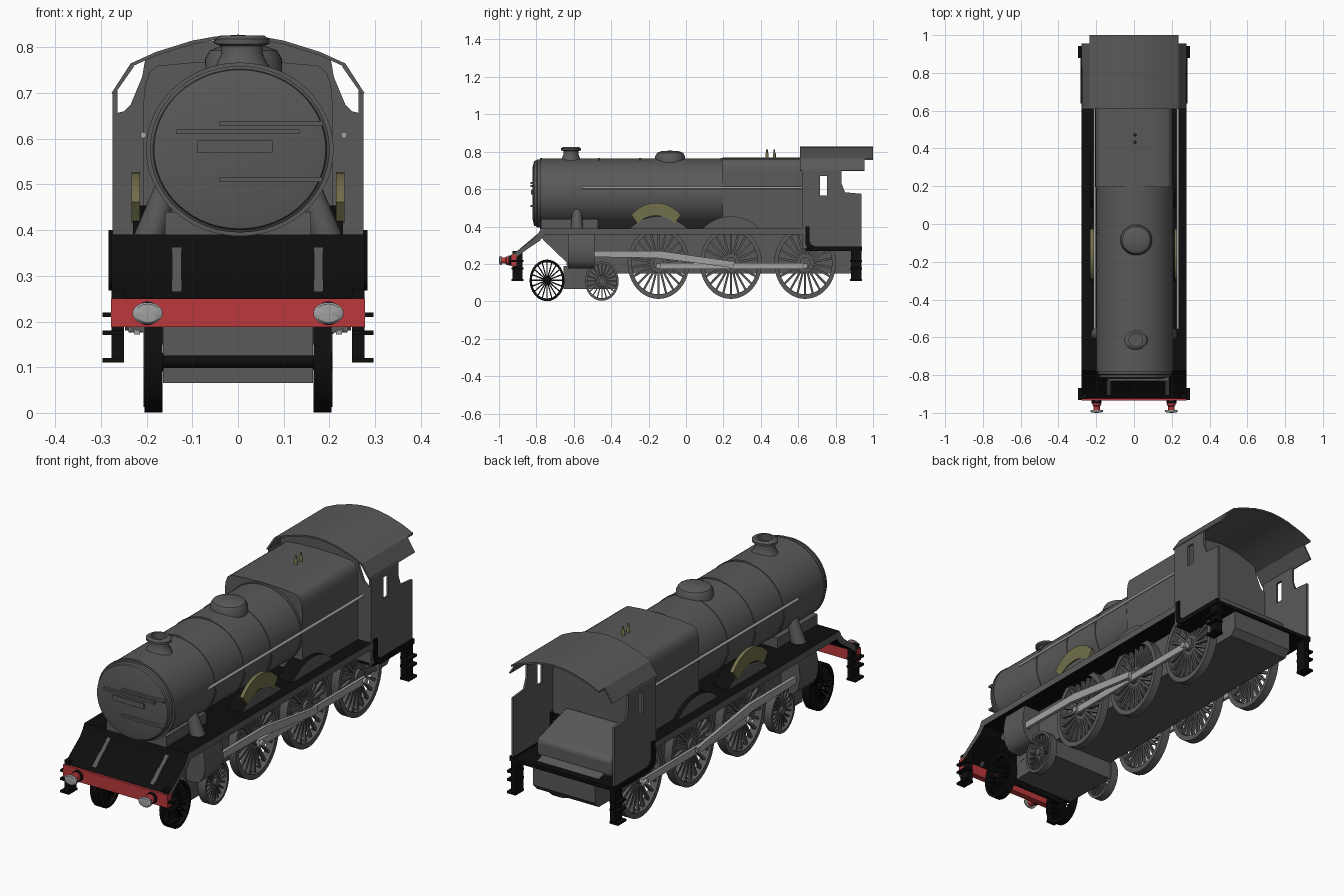
import bpy, bmesh, math
from mathutils import Matrix, Vector

if "Cube" in bpy.data.objects:
    bpy.data.objects.remove(bpy.data.objects["Cube"])


def material(name, r, g, b):
    m = bpy.data.materials.new(name)
    m.use_nodes = True
    m.diffuse_color = (r, g, b, 1)
    m.node_tree.nodes["Principled BSDF"].inputs["Base Color"].default_value = (r, g, b, 1)
    return m


GREY = material("engine grey", 0.1, 0.1, 0.1)
BLACK = material("black", 0.004, 0.004, 0.004)
RED = material("buffer red", 0.5, 0.04, 0.045)
LIGHT = material("bare steel", 0.36, 0.36, 0.36)
BRASS = material("dull brass", 0.17, 0.16, 0.07)

AXIS = {"x": Matrix.Rotation(math.pi / 2, 4, "Y"),
        "y": Matrix.Rotation(-math.pi / 2, 4, "X"),
        "z": Matrix.Identity(4)}
SIDES = (("left", 1), ("right", -1))


def finish(name, bm, mat, side_mat=None):
    """Turn a bmesh into an object; side_mat colours faces that look sideways."""
    bmesh.ops.remove_doubles(bm, verts=bm.verts, dist=1e-5)
    bmesh.ops.recalc_face_normals(bm, faces=bm.faces)
    bm.normal_update()
    me = bpy.data.meshes.new(name)
    me.materials.append(mat)
    if side_mat:
        me.materials.append(side_mat)
        for f in bm.faces:
            f.material_index = int(abs(f.normal.x) > 0.7)
    bm.to_mesh(me)
    bm.free()
    me.shade_smooth()
    me.set_sharp_from_angle(angle=0.6)
    ob = bpy.data.objects.new(name, me)
    bpy.context.scene.collection.objects.link(ob)
    return ob


def prism(name, pts, axis, a, b, mat, side_mat=None):
    """Extrude a (y,z) profile along x, or an (x,z) profile along y."""
    bm = bmesh.new()
    place = (lambda p, d: (d, *p)) if axis == "x" else (lambda p, d: (p[0], d, p[1]))
    ends = [[bm.verts.new(place(p, d)) for p in pts] for d in (a, b)]
    for e in ends:
        bm.faces.new(e)
    for i in range(len(pts)):
        j = (i + 1) % len(pts)
        bm.faces.new((ends[0][i], ends[0][j], ends[1][j], ends[1][i]))
    return finish(name, bm, mat, side_mat)


def box(name, x, y, z, mat, side_mat=None):
    return prism(name, [(y[0], z[0]), (y[1], z[0]), (y[1], z[1]), (y[0], z[1])],
                 "x", x[0], x[1], mat, side_mat)


def add_lathe(bm, prof, loc, axis, scale=(1, 1, 1), n=40, ring=False):
    """Revolve (radius, height) points; ring joins the last point to the first."""
    mx = Matrix.Translation(loc) @ Matrix.Diagonal((*scale, 1)) @ AXIS[axis]
    rows = [[bm.verts.new(mx @ Vector((r * math.cos(k * math.tau / n),
                                       r * math.sin(k * math.tau / n), h)))
             for k in range(n)] for r, h in prof]
    for p, q in zip(rows, rows[1:] + rows[:1] if ring else rows[1:]):
        for k in range(n):
            bm.faces.new((p[k], p[k - 1], q[k - 1], q[k]))
    if not ring:
        for row in (rows[0], rows[-1]):
            bm.faces.new(row)


def lathe(name, prof, loc, axis, mat, scale=(1, 1, 1), n=40):
    bm = bmesh.new()
    add_lathe(bm, prof, loc, axis, scale, n)
    return finish(name, bm, mat)


def rod(name, p, q, r, mat, r2=None):
    p, q = Vector(p), Vector(q)
    bm = bmesh.new()
    mx = Matrix.Translation((p + q) / 2) @ (q - p).to_track_quat("Z", "Y").to_matrix().to_4x4()
    bmesh.ops.create_cone(bm, cap_ends=True, segments=16, radius1=r, radius2=r2 or r,
                          depth=(q - p).length, matrix=mx)
    return finish(name, bm, mat)


def wheel(name, x, y, z, ry, rz, spokes, mat):
    bm = bmesh.new()
    loc, scale, w = (x, y, z), (1, 1, rz / ry), 0.02
    add_lathe(bm, [(ry * 0.87, -w), (ry, -w), (ry, w), (ry * 0.87, w)], loc, "x", scale, 48, True)
    add_lathe(bm, [(ry * 0.17, -w), (ry * 0.17, w * 1.1)], loc, "x", scale, 20)
    for k in range(spokes):
        mx = (Matrix.Translation(loc) @ Matrix.Diagonal((*scale, 1))
              @ Matrix.Rotation(k * math.tau / spokes, 4, "X")
              @ Matrix.Translation((0, 0, ry * 0.52))
              @ Matrix.Diagonal((0.016, ry * 0.065, ry * 0.8, 1)))
        bmesh.ops.create_cube(bm, size=1, matrix=mx)
    finish(name, bm, mat)


def mirrored(half):
    return half + [(-x, z) for x, z in reversed(half) if x > 0]


# Boiler, smokebox door and bands
CX, CZ = 0.004, 0.577
OVAL = (1.08, 1, 1)
lathe("boiler", [(0.187, -0.78), (0.187, 0.2)], (CX, 0, CZ), "y", GREY, OVAL, 64)
lathe("smokebox_door", [(0, -0.822), (0.14, -0.82), (0.174, -0.812), (0.176, -0.8), (0.182, -0.795),
                        (0.182, -0.78)], (CX, 0, CZ), "y", GREY, OVAL, 64)
for i, y in enumerate((-0.775, -0.465, -0.245, -0.04, 0.19)):
    lathe(f"boiler_band_{i}", [(0.19, y - 0.006), (0.19, y + 0.006)], (CX, 0, CZ), "y", GREY, OVAL, 64)
for i, (a, b, z) in enumerate(((-0.04, 0.185, 0.633), (-0.135, 0.135, 0.615), (-0.04, 0.185, 0.51))):
    box(f"door_strap_{i}", (a, b), (-0.832, -0.81), (z - 0.005, z + 0.006), GREY)
box("door_plate", (-0.09, 0.075), (-0.828, -0.815), (0.57, 0.596), GREY)
box("smokebox_saddle", (-0.16, 0.16), (-0.775, -0.47), (0.36, 0.44), GREY)

# Firebox with rounded shoulders
prism("firebox", mirrored([(0.207, 0.38), (0.207, 0.68), (0.203, 0.72), (0.193, 0.747), (0.175, 0.76),
                           (0.1, 0.767), (0, 0.77)]), "y", 0.195, 0.63, GREY)

# Chimney, dome and safety valves
lathe("chimney", [(0.075, 0.735), (0.055, 0.765), (0.046, 0.785), (0.046, 0.803), (0.06, 0.808),
                  (0.06, 0.818), (0.048, 0.826), (0.036, 0.826), (0.036, 0.79)],
      (0.009, -0.615, 0), "z", GREY, (1, 0.88, 1))
lathe("dome", [(0.085, 0.74), (0.084, 0.775), (0.074, 0.793), (0.05, 0.803), (0, 0.806)],
      (0.012, -0.085, 0), "z", GREY, (1, 0.95, 1))
for i, y in enumerate((0.433, 0.472)):
    lathe(f"safety_valve_{i}", [(0.008, 0.76), (0.008, 0.79), (0.005, 0.795), (0.004, 0.812)],
          (0.005, y, 0), "z", BRASS, n=12)

# Footplate with curved front apron
prism("footplate", [(0.64, 0.39), (-0.775, 0.39), (-0.79, 0.362), (-0.81, 0.337), (-0.86, 0.3),
                    (-0.925, 0.252), (-0.91, 0.235), (-0.84, 0.285), (-0.78, 0.325), (-0.755, 0.357),
                    (0.64, 0.357)], "x", -0.277, 0.277, BLACK, GREY)
box("buffer_beam", (-0.278, 0.278), (-0.935, -0.905), (0.188, 0.25), RED)
for i, x in enumerate((-0.134, 0.176)):
    prism(f"apron_bracket_{i}", [(-0.925, 0.25), (-0.79, 0.362), (-0.78, 0.34), (-0.9, 0.24)],
          "x", x - 0.01, x + 0.01, GREY)
    prism(f"apron_gusset_{i}", [(-0.925, 0.25), (-0.795, 0.36), (-0.8, 0.33)],
          "x", x - 0.009, x + 0.009, GREY)

# Main frame and bogie frame
prism("main_frame", [(-0.775, 0.365), (-0.765, 0.33), (-0.64, 0.21), (-0.63, 0.15), (0.9, 0.15),
                     (0.93, 0.18), (0.93, 0.275), (0.65, 0.365)], "x", -0.165, 0.165, GREY)
box("bogie_frame", (-0.164, 0.164), (-0.655, -0.37), (0.065, 0.19), GREY)

# Cab: front plate, floor and firebox end
prism("cab_front", mirrored([(0.272, 0.29), (0.272, 0.655), (0.25, 0.66), (0.235, 0.675), (0.21, 0.735),
                             (0.203, 0.775), (0.1, 0.808), (0, 0.822)]), "y", 0.62, 0.635, GREY)
box("cab_floor", (-0.275, 0.275), (0.64, 0.94), (0.268, 0.285), BLACK)
firebox_end = prism("firebox_end", [(0.63, 0.28), (0.86, 0.28), (0.86, 0.37), (0.63, 0.44)],
                    "x", -0.2, 0.2, GREY)
soft = firebox_end.modifiers.new("soft_edges", "BEVEL")
soft.width, soft.segments = 0.02, 3

# Curved roof
arch = mirrored([(0.235, 0.765), (0.18, 0.79), (0.1, 0.815), (0.05, 0.824), (0, 0.828)])
prism("cab_roof", arch + [(x, z - 0.008) for x, z in reversed(arch)], "y", 0.61, 1.0, GREY)

for side, s in SIDES:
    # Cab sides with window, roof flaps and lower trim
    prism(f"{side}_cab_side_front", [(0.62, 0.28), (0.735, 0.28), (0.735, 0.565), (0.717, 0.565),
                                     (0.717, 0.67), (0.735, 0.67), (0.735, 0.705), (0.62, 0.705)],
          "x", s * 0.264, s * 0.275, GREY)
    prism(f"{side}_cab_side_rear", [(0.735, 0.28), (0.937, 0.28), (0.937, 0.575), (0.85, 0.583),
                                    (0.832, 0.63), (0.832, 0.705), (0.735, 0.705), (0.735, 0.67),
                                    (0.754, 0.67), (0.754, 0.565), (0.735, 0.565)],
          "x", s * 0.264, s * 0.275, GREY)
    prism(f"{side}_roof_flap", [(s * 0.235, 0.765), (s * 0.277, 0.70), (s * 0.27, 0.698), (s * 0.228, 0.758)],
          "y", 0.61, 0.955, GREY)
    prism(f"{side}_cab_trim", [(0.638, 0.4), (0.638, 0.31), (0.648, 0.285), (0.68, 0.268), (0.94, 0.268),
                               (0.94, 0.292), (0.69, 0.292), (0.668, 0.305), (0.66, 0.325), (0.66, 0.4)],
          "x", s * 0.262, s * 0.284, BLACK)

    # Steps at both ends
    for end, y in (("front", -0.9), ("rear", 0.91)):
        box(f"{side}_{end}_step_plate", (s * 0.25, s * 0.277), (y - 0.027, y + 0.027), (0.11, 0.27), BLACK)
        for k, z in enumerate((0.115, 0.175, 0.215)):
            box(f"{side}_{end}_tread_{k}", (s * 0.25, s * 0.297), (y - 0.032, y + 0.032),
                (z - 0.005, z + 0.005), BLACK)

    # Buffers
    lathe(f"{side}_buffer_collar", [(0.026, -0.95), (0.026, -0.93)], (s * 0.198, 0, 0.218), "y", BLACK)
    lathe(f"{side}_buffer_stock", [(0.017, -0.988), (0.017, -0.965), (0.023, -0.96), (0.023, -0.93)],
          (s * 0.198, 0, 0.218), "y", RED)
    lathe(f"{side}_buffer_head", [(0, -1), (0.02, -0.998), (0.024, -0.994), (0.024, -0.986)],
          (s * 0.198, 0, 0.218), "y", LIGHT, (1.38, 1, 1))

    # Wheels
    wheel(f"{side}_front_bogie_wheel", s * 0.185, -0.743, 0.112, 0.093, 0.111, 20, BLACK)
    wheel(f"{side}_rear_bogie_wheel", s * 0.185, -0.45, 0.108, 0.09, 0.105, 20, GREY)
    for i, y in enumerate((-0.147, 0.24, 0.637)):
        wheel(f"{side}_driving_wheel_{i}", s * 0.187, y, 0.205, 0.165, 0.192, 22, GREY)
        rod(f"{side}_crank_pin_{i}", (s * 0.19, y, 0.19), (s * 0.24, y, 0.19), 0.014, LIGHT)

    # Splashers over the first two driving wheels, with a curved nameplate
    for i, y in enumerate((-0.147, 0.24)):
        arc = [(y + 0.225 * math.cos(math.radians(t)), 0.208 + 0.247 * math.sin(math.radians(t)))
               for t in range(46, 135, 8)]
        prism(f"{side}_splasher_{i}", arc, "x", s * 0.15, s * 0.23, BLACK, GREY)
    outer, inner = ([(-0.16 + a * math.cos(math.radians(t)), 0.33 + b * math.sin(math.radians(t)))
                     for t in range(42, 139, 8)] for a, b in ((0.178, 0.197), (0.133, 0.128)))
    prism(f"{side}_nameplate", outer + inner[::-1], "x", s * 0.215, s * 0.233, BRASS)

    # Cylinder, steam pipe, rods and handrail
    prism(f"{side}_cylinder", [(s * x, z) for x, z in (
        (0.15, 0.36), (0.25, 0.36), (0.262, 0.31), (0.266, 0.26), (0.255, 0.21), (0.235, 0.185),
        (0.205, 0.175), (0.15, 0.18))], "y", -0.63, -0.49, GREY)
    rod(f"{side}_steam_pipe", (s * 0.195, -0.583, 0.38), (s * 0.155, -0.583, 0.5), 0.034, GREY, 0.024)
    prism(f"{side}_coupling_rod", [(-0.16, 0.172), (0.65, 0.172), (0.65, 0.206), (-0.16, 0.206)],
          "x", s * 0.214, s * 0.228, LIGHT)
    prism(f"{side}_connecting_rod", [(-0.49, 0.237), (-0.16, 0.232), (0.25, 0.18), (0.26, 0.212),
                                     (-0.14, 0.27), (-0.49, 0.27)], "x", s * 0.231, s * 0.247, LIGHT)
    rail = 0.232 if s > 0 else -0.207
    rod(f"{side}_handrail", (rail, -0.556, 0.608), (rail, 0.625, 0.608), 0.007, LIGHT)

# Axles
for i, (y, z) in enumerate(((-0.743, 0.112), (-0.45, 0.108), (-0.147, 0.205), (0.24, 0.205), (0.637, 0.205))):
    rod(f"axle_{i}", (-0.185, y, z), (0.185, y, z), 0.014, BLACK)
